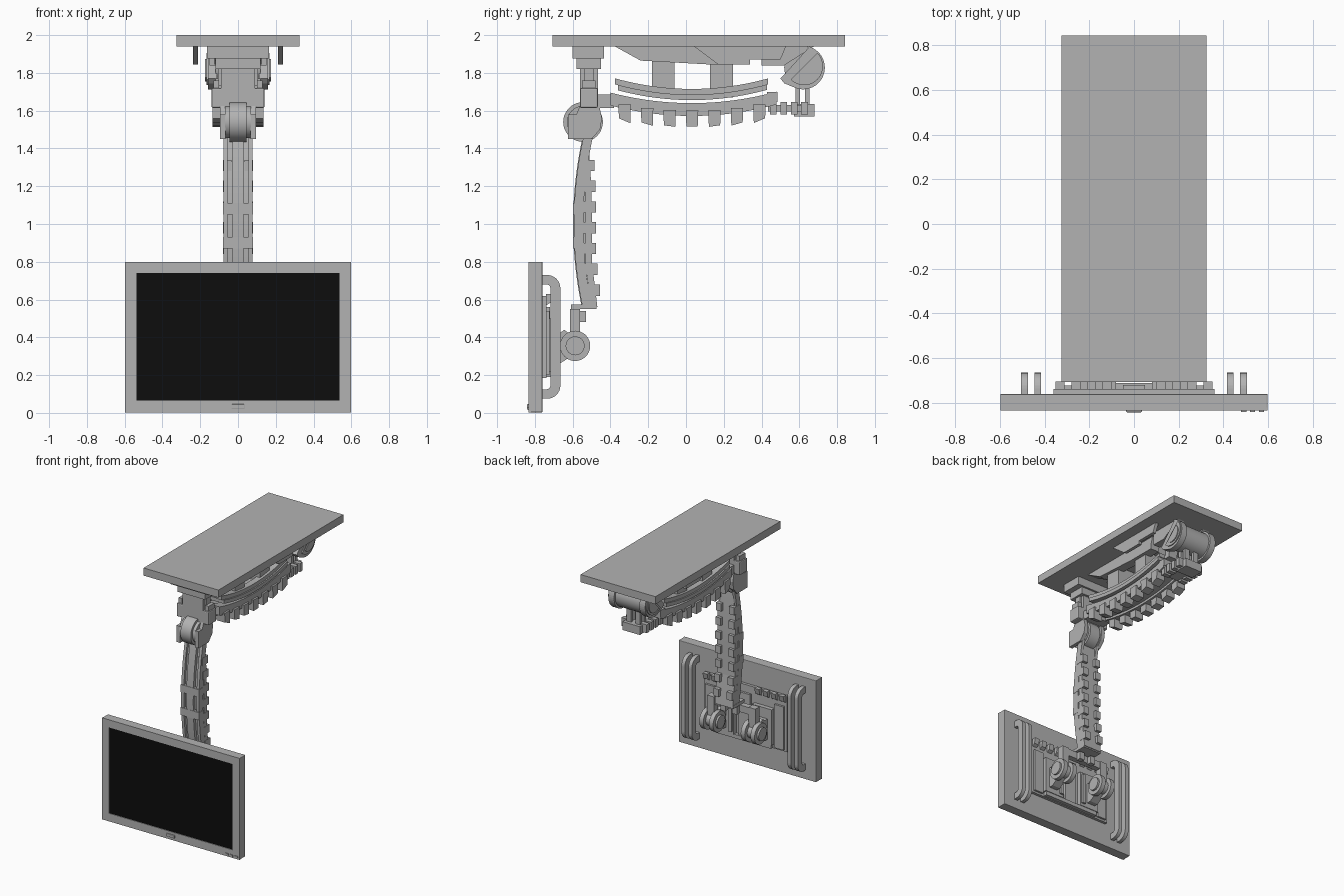
import bpy, bmesh, math


def material(name, v):
    m = bpy.data.materials.new(name)
    m.diffuse_color = (v, v, v, 1)
    return m


GREY = material("light grey", 0.45)
BLACK = material("screen black", 0.004)


def finish(name, bm, mirror=False, bevel=0, mat=GREY):
    bmesh.ops.recalc_face_normals(bm, faces=bm.faces)
    me = bpy.data.meshes.new(name)
    bm.to_mesh(me)
    bm.free()
    ob = bpy.data.objects.new(name, me)
    bpy.context.collection.objects.link(ob)
    me.materials.append(mat)
    if bevel:
        b = ob.modifiers.new("bevel", 'BEVEL')
        b.width, b.segments = bevel, 2
    if mirror:
        ob.modifiers.new("mirror", 'MIRROR')
    return ob


def prism(name, pts, x0, x1, mirror=False, bevel=0, mat=GREY):
    """Extrude a (y, z) outline from x0 to x1."""
    bm = bmesh.new()
    a = [bm.verts.new((x0, y, z)) for y, z in pts]
    b = [bm.verts.new((x1, y, z)) for y, z in pts]
    bm.faces.new(a)
    bm.faces.new(b[::-1])
    for i in range(len(a)):
        j = (i + 1) % len(a)
        bm.faces.new((a[i], b[i], b[j], a[j]))
    return finish(name, bm, mirror, bevel, mat)


def box(name, x0, x1, y0, y1, z0, z1, mirror=False, bevel=0, mat=GREY):
    return prism(name, [(y0, z0), (y1, z0), (y1, z1), (y0, z1)], x0, x1, mirror, bevel, mat)


def arc(cy, cz, r, a0, a1, n=16):
    return [(cy + r * math.cos(math.radians(a0 + (a1 - a0) * i / n)),
             cz + r * math.sin(math.radians(a0 + (a1 - a0) * i / n))) for i in range(n + 1)]


def disc(name, cy, cz, r, x0, x1, mirror=False):
    ob = prism(name, arc(cy, cz, r, 0, 360, 40)[:-1], x0, x1, mirror)
    bpy.context.view_layer.objects.active = ob
    ob.select_set(True)
    bpy.ops.object.shade_smooth_by_angle(angle=math.radians(30))
    ob.select_set(False)
    return ob


def strip(name, low, high, t0, t1, x0, x1, mirror=False, upright=False):
    """Band between two curves; upright bands run along z instead of y."""
    ts = [t0 + (t1 - t0) * i / 24 for i in range(25)]
    pts = [(t, low(t)) for t in ts] + [(t, high(t)) for t in reversed(ts)]
    if upright:
        pts = [(b, a) for a, b in pts]
    return prism(name, pts, x0, x1, mirror)


# Ceiling plate and the rails under it
box("ceiling_plate", -0.325, 0.325, -0.707, 0.843, 1.94, 2.0)
prism("ceiling_rail", [(-0.38, 1.942), (-0.24, 1.865), (0.12, 1.845), (0.34, 1.845),
                       (0.34, 1.87), (0.36, 1.942)], 0.05, 0.125, True)
prism("ceiling_rail_web", [(-0.32, 1.942), (-0.22, 1.89), (0.3, 1.87), (0.3, 1.942)], -0.05, 0.05)
prism("ceiling_fin", [(0.04, 1.942), (0.17, 1.845), (0.34, 1.845), (0.34, 1.87),
                      (0.5, 1.87), (0.53, 1.942)], 0.212, 0.238, True)
prism("drum_bracket", [(0.4, 1.942), (0.4, 1.84), (0.52, 1.84), (0.68, 1.942)], 0.09, 0.15, True)

# Front post hanging from the plate
box("post_cap", -0.165, 0.165, -0.6, -0.435, 1.875, 1.942)
box("post_cap_step", -0.12, 0.12, -0.58, -0.45, 1.82, 1.88)
box("post", -0.09, 0.09, -0.562, -0.467, 1.61, 1.88)
box("post_side_tube", 0.085, 0.105, -0.54, -0.49, 1.73, 1.85, True)
box("post_side_lug", 0.1, 0.13, -0.55, -0.48, 1.71, 1.76, True)
box("post_collar", -0.14, 0.14, -0.562, -0.467, 1.615, 1.72, bevel=0.008)
box("arch_link", -0.09, 0.09, -0.47, -0.38, 1.615, 1.685)


# Curved toothed arch running backwards
def curve(z, k):
    return lambda y: z + k * (y - 0.03) ** 2


strip("upper_arch", curve(1.656, 0.34), curve(1.685, 0.34), -0.36, 0.43, -0.13, 0.13)
strip("upper_arch_lip", curve(1.683, 0.34), curve(1.715, 0.34), -0.375, 0.435, 0.07, 0.12, True)
strip("lower_arch", curve(1.572, 0.3), curve(1.64, 0.3), -0.4, 0.48, 0.045, 0.12, True)
strip("lower_arch_web", curve(1.59, 0.3), curve(1.625, 0.3), -0.4, 0.48, -0.05, 0.05)
for i in range(7):
    y = -0.325 + 0.119 * i
    z = curve(1.515, 0.25)(y)
    s = 0.55 * (y - 0.03) * 0.065
    prism("arch_tooth", [(y - 0.03, z - s), (y + 0.03, z + s), (y + 0.033, z + 0.085),
                         (y - 0.033, z + 0.085)], 0.06, 0.135, True)
for y in (-0.18, 0.128):
    box("arch_post", -0.1, 0.1, y, y + 0.12, 1.67, 1.88)

# Rear half drum, its holder and the stem
drum = [(0.51, 1.745)] + arc(0.62, 1.828, 0.113, -105, 85, 24) + [(0.67, 1.94)]
prism("drum_flange", [(0.5, 1.77), (0.52, 1.745)] + arc(0.62, 1.828, 0.115, -110, 80, 24)
      + [(0.655, 1.94)], 0.11, 0.16, True)
disc("drum_core", 0.62, 1.828, 0.1, -0.12, 0.12)
prism("drum_cover", arc(0.625, 1.835, 0.1, -135, 45, 20), 0.155, 0.168, True)
prism("drum_cover_inner", arc(0.635, 1.825, 0.07, -135, 45, 20), 0.165, 0.175, True)
for y in (0.58, 0.63):
    box("drum_stem", 0.02, 0.06, y, y + 0.024, 1.61, 1.75, True)
box("drum_foot", -0.075, 0.075, 0.572, 0.68, 1.57, 1.635)
box("rear_bar", -0.09, 0.09, 0.435, 0.62, 1.595, 1.63)
for i in range(4):
    y = 0.445 + 0.055 * i
    box("rear_bar_tooth", 0.05, 0.11, y, y + 0.035, 1.58, 1.645, True)
box("rear_bar_block", -0.12, 0.12, 0.43, 0.485, 1.645, 1.7)

# Shoulder joint
disc("shoulder_wheel", -0.545, 1.54, 0.105, -0.045, 0.045)
disc("shoulder_cheek", -0.545, 1.54, 0.085, 0.04, 0.07, True)
prism("shoulder_fork", [(-0.625, 1.45), (-0.625, 1.58), (-0.58, 1.58), (-0.56, 1.63), (-0.46, 1.63),
                        (-0.445, 1.56), (-0.455, 1.5), (-0.5, 1.45)], 0.065, 0.095, True)


# Hanging arm: bowed rails, spine, toothed back and clamps
def front(z):
    return -0.594 + 0.24 * (z - 1.0) ** 2


def rear(z):
    return -0.498 - 0.1 * max(0, z - 1.0) ** 2 + 0.12 * max(0, 0.8 - z)


strip("arm_rail", front, lambda z: front(z) + 0.05, 0.56, 1.47, 0.055, 0.078, True, True)
strip("arm_body", lambda z: front(z) + 0.02, rear, 0.56, 1.47, -0.06, 0.06, False, True)
strip("arm_spine", lambda z: front(z) - 0.004, lambda z: front(z) + 0.03, 0.56, 1.47,
      -0.03, 0.03, False, True)
strip("arm_back_rail", lambda z: rear(z) - 0.035, rear, 0.56, 1.32, 0.055, 0.078, True, True)
for i in range(7):
    z = 0.62 + 0.11 * i
    box("arm_tooth", 0.035, 0.08, rear(z) - 0.05, rear(z) + 0.022, z, z + 0.06, True)
for z in (0.87, 1.05):
    box("arm_clamp", -0.08, 0.08, -0.598, -0.54, z, z + 0.06)
box("arm_foot", -0.08, 0.08, -0.61, -0.475, 0.55, 0.575)

# Elbow behind the monitor: crossbar, rods and twin hinge rings
box("hinge_crossbar", -0.21, 0.21, -0.61, -0.565, 0.49, 0.545)
box("hinge_rod", 0.15, 0.21, -0.613, -0.56, 0.38, 0.55, True)
box("crossbar_hook", 0.03, 0.07, -0.57, -0.53, 0.48, 0.54, True)
for x in (0.12, 0.205):
    disc("hinge_ring", -0.587, 0.355, 0.08, x, x + 0.035, True)
disc("hinge_pin", -0.587, 0.355, 0.05, 0.105, 0.255, True)
prism("hinge_bracket", [(-0.74, 0.26), (-0.67, 0.26), (-0.59, 0.31), (-0.59, 0.4),
                        (-0.645, 0.44), (-0.67, 0.42), (-0.74, 0.42)], 0.145, 0.215, True)

# Back panel assembly on the monitor
box("back_panel", -0.36, 0.36, -0.765, -0.738, 0.185, 0.62)
box("back_side_panel", 0.26, 0.34, -0.74, -0.722, 0.2, 0.54, True)
box("back_centre_panel", -0.05, 0.05, -0.74, -0.72, 0.22, 0.56)
box("back_hinge_plate", 0.08, 0.25, -0.74, -0.705, 0.22, 0.5, True)
box("back_hinge_rib", 0.09, 0.12, -0.71, -0.69, 0.24, 0.48, True)
box("back_lower_bar", -0.24, 0.24, -0.74, -0.71, 0.19, 0.22)
for i in range(4):
    x = 0.1 + 0.07 * i
    prism("back_hook", [(-0.74, 0.57), (-0.715, 0.585), (-0.705, 0.63), (-0.74, 0.63)],
          x, x + 0.04, True)

# Rounded grab handles, two per side
grab = ([(-0.765, 0.075)] + arc(-0.735, 0.145, 0.07, -90, 0, 8) + arc(-0.735, 0.66, 0.07, 0, 90, 8)
        + [(-0.765, 0.73), (-0.765, 0.68)] + arc(-0.738, 0.66, 0.02, 90, 0, 5)
        + arc(-0.738, 0.145, 0.02, 0, -90, 5) + [(-0.765, 0.125)])
for x in (0.415, 0.475):
    prism("grab_handle", grab, x, x + 0.03, True)

# Monitor: shell, raised bezel, screen and controls
box("monitor_shell", -0.597, 0.597, -0.825, -0.76, 0.003, 0.8, bevel=0.004)
box("bezel_side", 0.537, 0.597, -0.834, -0.82, 0.003, 0.8, True)
box("bezel_top", -0.54, 0.54, -0.834, -0.82, 0.74, 0.8)
box("bezel_bottom", -0.54, 0.54, -0.834, -0.82, 0.003, 0.066)
box("screen", -0.537, 0.537, -0.829, -0.822, 0.066, 0.74, mat=BLACK)
box("front_button", -0.035, 0.035, -0.842, -0.83, 0.022, 0.046, bevel=0.004)
for x in (0.49, 0.53, 0.57):
    box("control_key", x - 0.012, x + 0.012, -0.84, -0.83, 0.014, 0.028)
